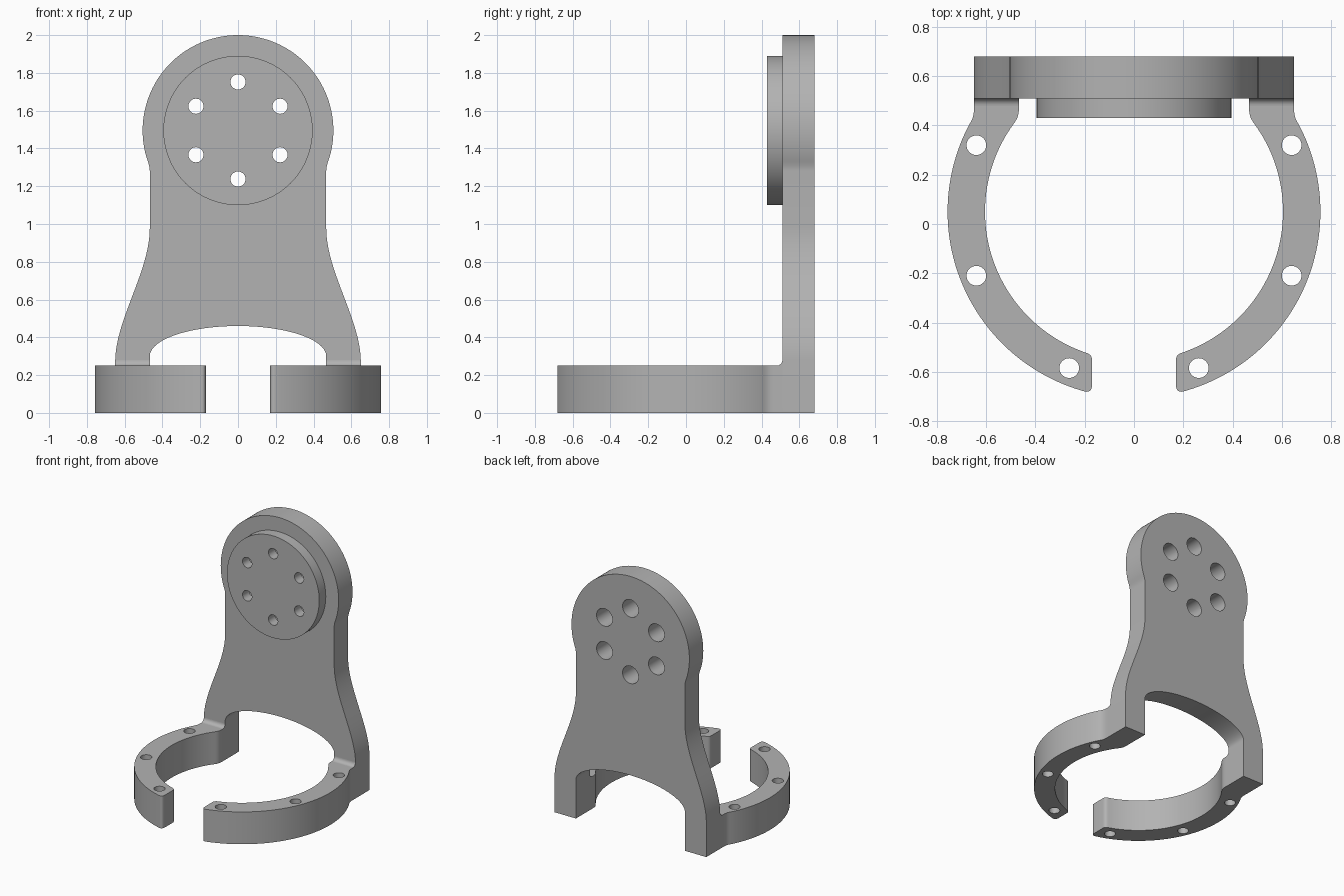
import bpy, bmesh
from math import cos, sin, asin, acos, radians, pi
from mathutils import Matrix, Vector
from mathutils.geometry import interpolate_bezier

cube = bpy.data.objects.get("Cube")
if cube:
    bpy.data.objects.remove(cube, do_unlink=True)

grey = bpy.data.materials.new("Machined grey")
grey.use_nodes = True
GREY = (0.45, 0.45, 0.45, 1)
grey.diffuse_color = GREY
grey.node_tree.nodes["Principled BSDF"].inputs["Base Color"].default_value = GREY


def arc(cx, cy, r, a, b, n=48):
    return [(cx + r * cos(a + (b - a) * i / n), cy + r * sin(a + (b - a) * i / n))
            for i in range(n + 1)]


def circle(cx, cy, r, n=32):
    return arc(cx, cy, r, 0, 2 * pi, n)[:-1]


def bez(p, h1, h2, q, n=10):
    pts = interpolate_bezier(*[Vector((*v, 0)) for v in (p, h1, h2, q)], n)
    return [(v.x, v.y) for v in pts]


def flip(pts):
    return [(-x, y) for x, y in reversed(pts)]


def prism(name, loops, start, end, matrix):
    """Extrude an outline with holes from start to end, then turn it."""
    curve = bpy.data.curves.new(name, 'CURVE')
    curve.dimensions = '2D'
    curve.fill_mode = 'BOTH'
    curve.extrude = (end - start) / 2
    for pts in loops:
        clean = [p for i, p in enumerate(pts)
                 if (Vector(p) - Vector(pts[i - 1])).length > 1e-4]
        s = curve.splines.new('POLY')
        s.points.add(len(clean) - 1)
        for sp, (x, y) in zip(s.points, clean):
            sp.co = (x, y, 0, 1)
        s.use_cyclic_u = True
    tmp = bpy.data.objects.new(name + "_outline", curve)
    bpy.context.collection.objects.link(tmp)
    bpy.context.view_layer.update()
    dg = bpy.context.evaluated_depsgraph_get()
    mesh = bpy.data.meshes.new_from_object(tmp.evaluated_get(dg))
    bpy.data.objects.remove(tmp, do_unlink=True)
    # Weld the caps to the walls
    bm = bmesh.new()
    bm.from_mesh(mesh)
    bmesh.ops.remove_doubles(bm, verts=bm.verts, dist=1e-5)
    bm.transform(matrix @ Matrix.Translation((0, 0, (start + end) / 2)))
    bmesh.ops.recalc_face_normals(bm, faces=bm.faces)
    bm.to_mesh(mesh)
    bm.free()
    mesh.materials.clear()
    mesh.materials.append(grey)
    obj = bpy.data.objects.new(name, mesh)
    bpy.context.collection.objects.link(obj)
    bpy.ops.object.select_all(action='DESELECT')
    obj.select_set(True)
    bpy.context.view_layer.objects.active = obj
    bpy.ops.object.shade_smooth_by_angle(angle=radians(30))
    return obj


UPRIGHT = Matrix.Rotation(pi / 2, 4, 'X')   # outline in x-z, depth toward -y
FLAT = Matrix.Identity(4)                   # outline in x-y, depth along z
SIDEWAYS = Matrix(((0, 0, 1, 0), (1, 0, 0, 0), (0, 1, 0, 0), (0, 0, 0, 1)))

HUB_Z, HUB_R = 1.495, 0.505
BACK, FACE, PAD = 0.68, 0.51, 0.43
LEG_IN, LEG_OUT = 0.467, 0.65
bolts = [(0.257 * cos(pi / 2 + i * pi / 3), HUB_Z + 0.257 * sin(pi / 2 + i * pi / 3))
         for i in range(6)]

# Upright plate: flared legs, waist, round head and arched opening
blend = asin((1.36 - HUB_Z) / HUB_R)
side = [(LEG_IN, 0), (LEG_OUT, 0)]
side += bez((LEG_OUT, 0.28), (0.645, 0.5), (LEG_IN, 0.75), (LEG_IN, 0.98), 24)
side += bez((LEG_IN, 1.28), (LEG_IN, 1.31), (0.478, 1.33),
            (HUB_R * cos(blend), 1.36), 8)
head = arc(0, HUB_Z, HUB_R, blend, pi - blend, 96)
arch = [(LEG_IN * x, 0.30 + 0.16 * z) for x, z in arc(0, 0, 1, pi, 0, 64)]
outline = side + head[1:-1] + flip(side) + arch
prism("upright_plate", [outline] + [circle(x, z, 0.068) for x, z in bolts],
      -BACK, -FACE, UPRIGHT)

# Raised round pad with narrower bolt holes
prism("mounting_pad", [circle(0, HUB_Z, 0.395, 128)]
      + [circle(x, z, 0.04) for x, z in bolts], -FACE, -PAD, UPRIGHT)

# Clamp arms: half rings with rounded tips that blend into the legs
CY, R_OUT, R_IN, TIP = 0.05, 0.757, 0.605, 0.17
outer = arc(0, CY, R_OUT, asin(0.35 / R_OUT), -acos(0.2 / R_OUT), 64)
inner = arc(0, CY, R_IN, -acos(0.2 / R_IN), asin(0.34 / R_IN), 64)
arm = outer
arm = arm + bez(outer[-1], (0.18, -0.685), (TIP, -0.675), (TIP, -0.65), 8)
arm += bez((TIP, -0.555), (TIP, -0.535), (0.18, -0.527), inner[0], 8)
arm += inner[1:]
arm += bez(inner[-1], (0.48, 0.42), (LEG_IN, 0.43), (LEG_IN, 0.475))
arm += [(LEG_IN, FACE), (LEG_OUT, FACE)]
arm += bez((LEG_OUT, 0.475), (LEG_OUT, 0.44), (0.653, 0.43), outer[0])
screws = [circle(x, y, 0.04) for x, y in ((0.64, 0.32), (0.64, -0.21), (0.263, -0.585))]
loops = [arm] + screws

# Small concave fillet where each arm meets its leg
fillet = [(FACE, 0.25)] + arc(FACE - 0.03, 0.28, 0.03, -pi / 2, 0, 8)

for name, sign in (("left", 1), ("right", -1)):
    shape = loops if sign > 0 else [flip(p) for p in loops]
    prism(name + "_clamp_arm", shape, 0, 0.25, FLAT)
    lo, hi = sorted((sign * LEG_IN, sign * LEG_OUT))
    prism(name + "_arm_fillet", [fillet], lo, hi, SIDEWAYS)
